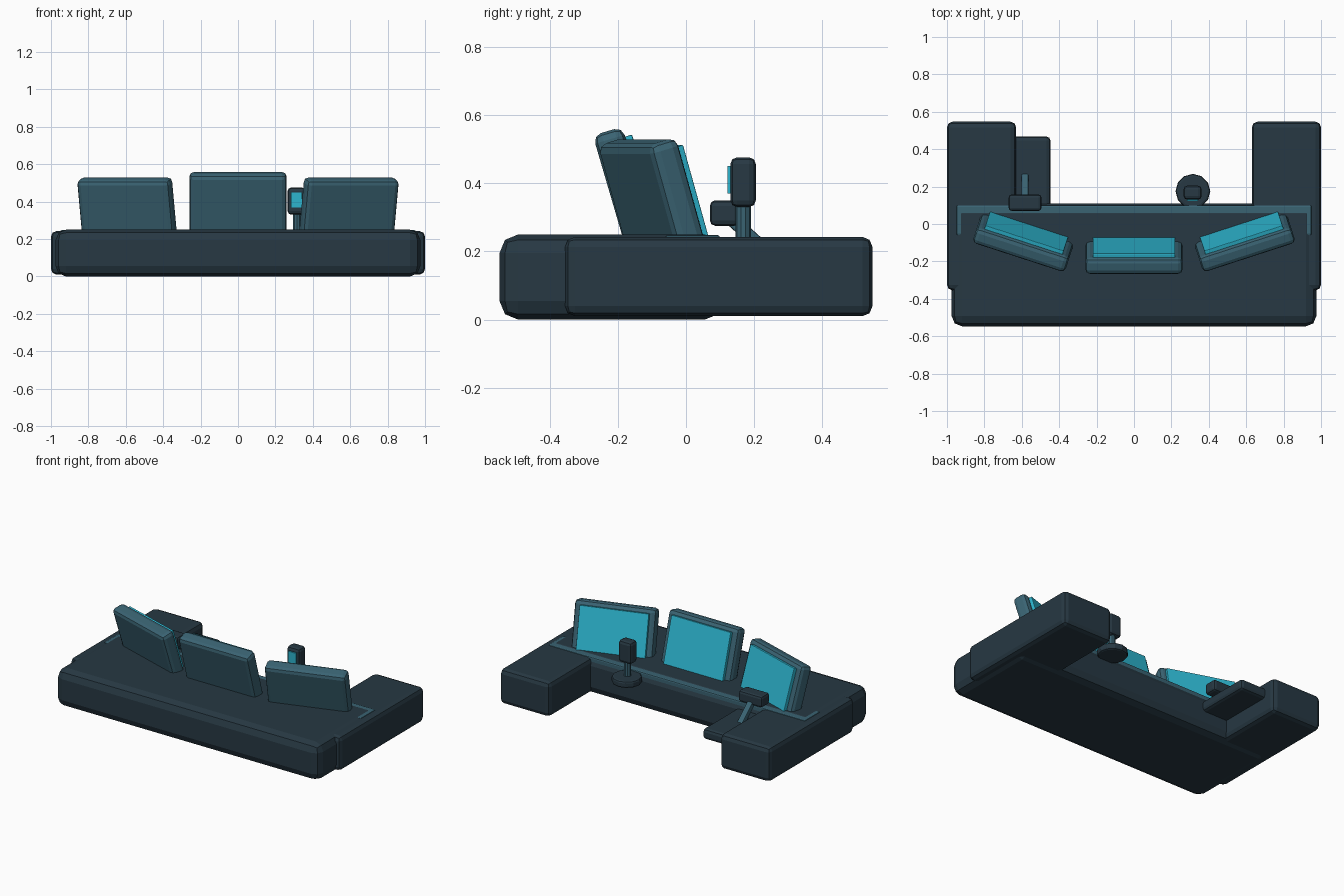
import bpy, math
from mathutils import Matrix, Vector

if "Cube" in bpy.data.objects:
    bpy.data.objects.remove(bpy.data.objects["Cube"])


def material(name, rgb):
    m = bpy.data.materials.new(name)
    m.diffuse_color = (*rgb, 1)
    m.use_nodes = True
    m.node_tree.nodes["Principled BSDF"].inputs["Base Color"].default_value = m.diffuse_color
    return m


DARK = material("dark slate", (0.02, 0.04, 0.056))
TEAL = material("muted teal", (0.042, 0.125, 0.17))
CYAN = material("screen cyan", (0.026, 0.46, 0.62))


def finish(ob, name, mat, bevel, segments=2):
    ob.name = name
    ob.data.materials.append(mat)
    if bevel:
        b = ob.modifiers.new("bevel", "BEVEL")
        b.width, b.segments = bevel, segments
        b.limit_method, b.angle_limit = "ANGLE", math.radians(40)
    return ob


def box(name, lo, hi, mat, bevel=0.0, matrix=None):
    """Bevelled box between two corners, optionally placed by a matrix."""
    bpy.ops.mesh.primitive_cube_add(size=1)
    ob = bpy.context.object
    lo, hi = Vector(lo), Vector(hi)
    ob.data.transform(Matrix.Translation((lo + hi) / 2) @ Matrix.Diagonal((*(hi - lo), 1)))
    if matrix:
        ob.data.transform(matrix)
    return finish(ob, name, mat, bevel)


def cylinder(name, center, radius, depth, sides, mat, bevel=0.0):
    bpy.ops.mesh.primitive_cylinder_add(vertices=sides, radius=radius, depth=depth, location=center)
    return finish(bpy.context.object, name, mat, bevel)


# Main console desk, side wings and the inlaid front panel
box("console_body", (-0.975, -0.547, 0.0), (0.975, 0.11, 0.25), DARK, 0.055)
for side, x0, x1 in (("left", -1.0, -0.63), ("right", 0.63, 1.0)):
    box(side + "_wing", (x0, -0.355, 0.01), (x1, 0.547, 0.243), DARK, 0.03)
box("control_panel", (-0.95, -0.06, 0.18), (0.95, 0.10, 0.248), TEAL, 0.008)


# Three leaning monitors; local origin is the centre of the top edge
def monitor(name, top, yaw):
    place = Matrix.Translation(top) @ Matrix.Rotation(yaw, 4, "Z") @ Matrix.Rotation(0.285, 4, "X")
    box(name + "_frame", (-0.26, -0.045, -0.4), (0.26, 0.045, 0), TEAL, 0.025, place)
    box(name + "_screen", (-0.22, 0.03, -0.36), (0.22, 0.066, -0.03), CYAN, 0.004, place)


monitor("center_monitor", (0, -0.23, 0.553), 0)
monitor("left_monitor", (-0.607, -0.144, 0.523), math.radians(-18))
monitor("right_monitor", (0.607, -0.144, 0.523), math.radians(18))

# Side tray with a slanted lever and its handle
box("lever_tray", (-0.66, 0.05, 0.13), (-0.447, 0.467, 0.2), DARK, 0.02)
foot, tip = Vector((-0.583, 0.26, 0.18)), Vector((-0.583, 0.115, 0.31))
lean = Matrix.Translation(foot) @ (tip - foot).to_track_quat("Z", "X").to_matrix().to_4x4()
box("lever", (-0.019, -0.019, 0), (0.019, 0.019, (tip - foot).length), TEAL, 0.006, lean)
box("lever_handle", (-0.67, 0.07, 0.275), (-0.495, 0.158, 0.35), DARK, 0.016)

# Small display on a round stand
cylinder("stand_base", (0.315, 0.175, 0.217), 0.093, 0.045, 12, DARK, 0.012)
cylinder("stand_post", (0.315, 0.168, 0.29), 0.023, 0.14, 10, TEAL)
box("stand_head", (0.265, 0.13, 0.33), (0.362, 0.205, 0.476), DARK, 0.02)
box("stand_head_screen", (0.284, 0.122, 0.37), (0.343, 0.1315, 0.45), CYAN)
